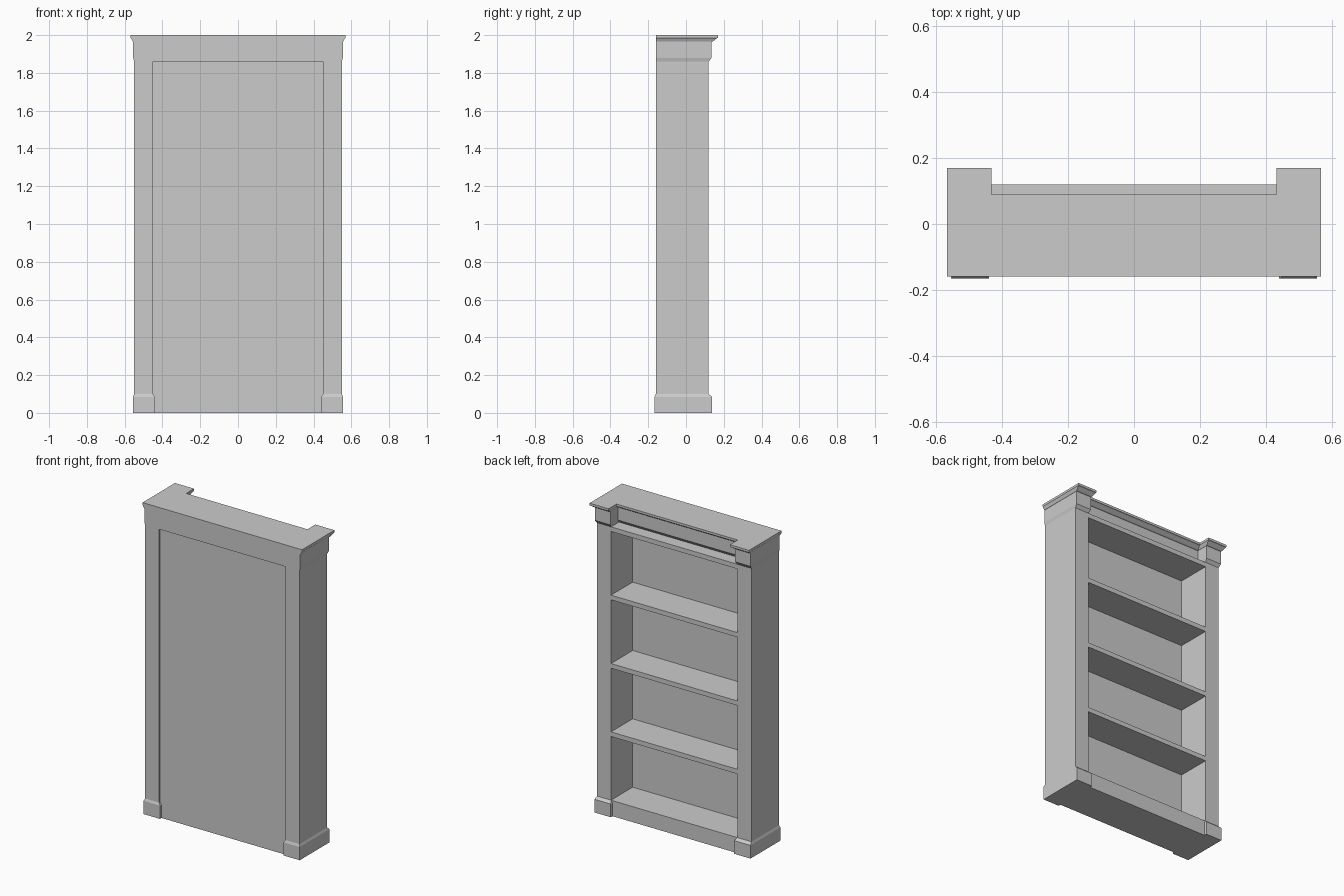
import bpy, bmesh

if "Cube" in bpy.data.objects:
    bpy.data.objects.remove(bpy.data.objects["Cube"])


def loft(name, rings, mirror=False):
    """Stack matching (z, outline) rings into one closed solid."""
    bm = bmesh.new()
    loops = [[bm.verts.new((x, y, z)) for x, y in pts] for z, pts in rings]
    n = len(loops[0])
    for a, b in zip(loops, loops[1:]):
        for i in range(n):
            j = (i + 1) % n
            bm.faces.new((a[i], a[j], b[j], b[i]))
    bm.faces.new(loops[0][::-1])
    bm.faces.new(loops[-1])
    bmesh.ops.recalc_face_normals(bm, faces=bm.faces)
    mesh = bpy.data.meshes.new(name)
    bm.to_mesh(mesh)
    bm.free()
    obj = bpy.data.objects.new(name, mesh)
    bpy.context.collection.objects.link(obj)
    if mirror:
        obj.modifiers.new("mirror", 'MIRROR')
    return obj


def rect(x0, x1, y0, y1):
    return [(x0, y0), (x1, y0), (x1, y1), (x0, y1)]


def box(name, x0, x1, y0, y1, z0, z1):
    return loft(name, [(z0, rect(x0, x1, y0, y1)), (z1, rect(x0, x1, y0, y1))])


BACK, FRONT, INNER = -0.16, 0.12, 0.45

# side pillars with chamfered plinths
column = rect(INNER, 0.55, BACK, FRONT)
plinth = rect(0.44, 0.556, -0.166, 0.138)
loft("side_pillar", [(0, plinth), (0.085, plinth), (0.10, column), (1.86, column)], mirror=True)


# entablature: U-shaped outline, widened ring by ring up to the cornice
def u_outline(dx, dy):
    ox, ix, yf = 0.55 + dx, INNER - dx, FRONT + dy
    yr = yf - 0.08
    return [(-ox, BACK), (ox, BACK), (ox, yf), (ix, yf),
            (ix, yr), (-ix, yr), (-ix, yf), (-ox, yf)]


steps = [(1.86, 0, 0), (1.88, 0.005, 0.015), (1.965, 0.005, 0.015),
         (1.967, 0.008, 0.022), (1.983, 0.016, 0.043),
         (1.985, 0.018, 0.05), (2.0, 0.018, 0.05)]
loft("cornice", [(z, u_outline(dx, dy)) for z, dx, dy in steps])

# back panel, slightly recessed in its frame
box("back_panel", -INNER, INNER, -0.15, -0.10, 0, 1.86)

# base and shelves
box("base", -INNER, INNER, -0.10, FRONT, 0, 0.10)
for i in range(1, 5):
    top = 0.10 + 0.44 * i
    box("shelf", -INNER, INNER, -0.10, FRONT, top - 0.03, top)
